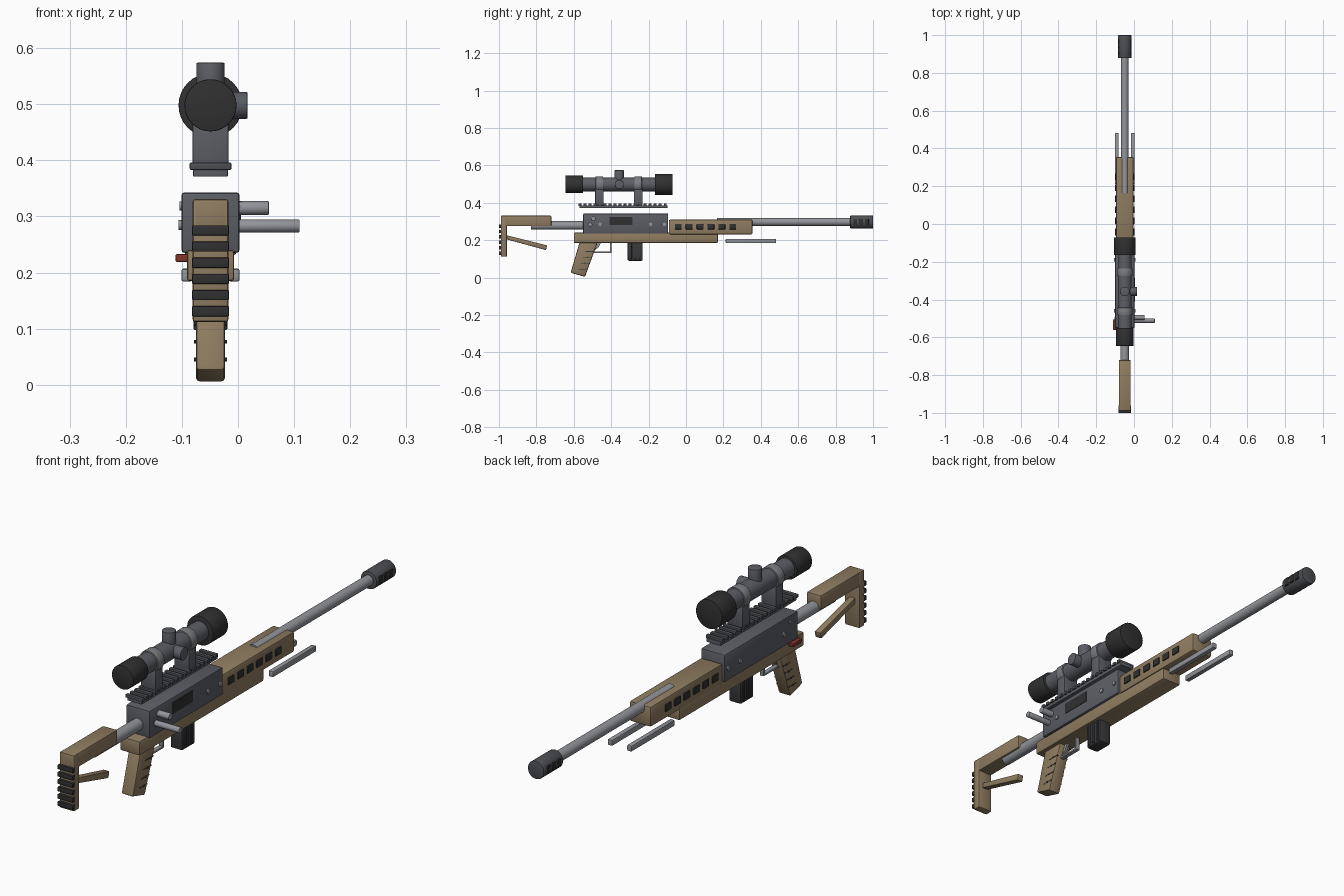
import bpy, bmesh, math
from mathutils import Matrix, Vector

if "Cube" in bpy.data.objects:
    bpy.data.objects.remove(bpy.data.objects["Cube"], do_unlink=True)

CX = -0.049  # centre line


def material(name, r, g, b):
    m = bpy.data.materials.new(name)
    m.use_nodes = True
    m.diffuse_color = (r, g, b, 1)
    bsdf = next(n for n in m.node_tree.nodes if n.type == 'BSDF_PRINCIPLED')
    bsdf.inputs["Base Color"].default_value = (r, g, b, 1)
    return m


TAN = material("tan", 0.28, 0.205, 0.12)
GREY = material("gunmetal", 0.105, 0.112, 0.13)
DARK = material("dark_gunmetal", 0.075, 0.078, 0.088)
STEEL = material("steel", 0.29, 0.3, 0.325)
RING = material("ring_grey", 0.2, 0.205, 0.215)
BLACK = material("black", 0.03, 0.03, 0.03)
MAG = material("magazine_grey", 0.04, 0.041, 0.045)
RED = material("red", 0.22, 0.035, 0.02)


def finish(name, bm, mat, bevel=0.0):
    if bevel:
        bmesh.ops.bevel(bm, geom=bm.edges[:], offset=bevel, segments=2,
                        profile=0.5, affect='EDGES')
    bmesh.ops.recalc_face_normals(bm, faces=bm.faces[:])
    me = bpy.data.meshes.new(name)
    bm.to_mesh(me)
    bm.free()
    me.materials.append(mat)
    ob = bpy.data.objects.new(name, me)
    bpy.context.scene.collection.objects.link(ob)
    return ob


def box(name, mat, x, y, z, bevel=0.0):
    """Box from (low, high) ranges."""
    bm = bmesh.new()
    size = Matrix.Diagonal((x[1] - x[0], y[1] - y[0], z[1] - z[0], 1))
    mid = Vector((sum(x) / 2, sum(y) / 2, sum(z) / 2))
    bmesh.ops.create_cube(bm, size=1, matrix=Matrix.Translation(mid) @ size)
    return finish(name, bm, mat, bevel)


def mid_box(name, mat, half, y, z, bevel=0.0):
    return box(name, mat, (CX - half, CX + half), y, z, bevel)


def rod(name, mat, start, end, r, bevel=0.0, sides=32):
    """Cylinder between two points, optionally with softened rims."""
    a, b = Vector(start), Vector(end)
    bm = bmesh.new()
    turn = (b - a).to_track_quat('Z', 'Y').to_matrix().to_4x4()
    bmesh.ops.create_cone(bm, cap_ends=True, segments=sides, radius1=r, radius2=r,
                          depth=(b - a).length,
                          matrix=Matrix.Translation((a + b) / 2) @ turn)
    if bevel:
        rims = [e for e in bm.edges if any(len(f.verts) > 4 for f in e.link_faces)]
        bmesh.ops.bevel(bm, geom=rims, offset=bevel, segments=2, profile=0.5, affect='EDGES')
    return finish(name, bm, mat)


def barrel_rod(name, mat, y, z, r, bevel=0.0):
    return rod(name, mat, (CX, y[0], z), (CX, y[1], z), r, bevel)


def side_profile(name, mat, points, half, bevel=0.0):
    """Extrude a (y, z) outline across the centre line."""
    bm = bmesh.new()
    face = bm.faces.new([bm.verts.new((CX - half, y, z)) for y, z in points])
    new = bmesh.ops.extrude_face_region(bm, geom=[face])["geom"]
    bmesh.ops.translate(bm, vec=(2 * half, 0, 0),
                        verts=[v for v in new if isinstance(v, bmesh.types.BMVert)])
    return finish(name, bm, mat, bevel)


# Shoulder stock
mid_box("stock_bar", TAN, 0.031, (-0.99, -0.72), (0.275, 0.331), 0.005)
mid_box("stock_plate", TAN, 0.032, (-0.99, -0.957), (0.112, 0.331), 0.005)
side_profile("stock_strut", TAN,
             [(-0.965, 0.228), (-0.742, 0.172), (-0.749, 0.147), (-0.965, 0.206)], 0.013, 0.003)
for i in range(6):
    z = 0.131 + i * 0.0288
    mid_box(f"butt_pad_{i + 1}", BLACK, 0.033, (-1.0, -0.985), (z - 0.009, z + 0.009), 0.002)
barrel_rod("buffer_tube", STEEL, (-0.83, -0.54), 0.279, 0.023)

# Main body
mid_box("receiver", GREY, 0.052, (-0.55, -0.095), (0.235, 0.343), 0.006)
mid_box("lower_frame", TAN, 0.042, (-0.6, 0.17), (0.185, 0.24), 0.005)
box("ejection_port", BLACK, (CX + 0.048, CX + 0.054), (-0.41, -0.285), (0.28, 0.324))
box("safety_switch", RED, (-0.111, -0.088), (-0.56, -0.505), (0.219, 0.233), 0.002)
for i, y in enumerate((-0.46, -0.19, -0.115)):
    rod(f"receiver_pin_{i + 1}", STEEL, (CX - 0.057, y, 0.285), (CX + 0.057, y, 0.285), 0.009)
rod("receiver_upper_pin", STEEL, (CX - 0.055, -0.5, 0.319), (CX + 0.055, -0.5, 0.319), 0.008)
rod("bolt_handle", STEEL, (CX, -0.512, 0.283), (0.11, -0.512, 0.283), 0.0115, 0.002)
rod("charging_handle", STEEL, (CX, -0.495, 0.315), (0.055, -0.495, 0.315), 0.0125, 0.002)

# Handguard with side vents
mid_box("handguard", TAN, 0.047, (-0.092, 0.355), (0.23, 0.31), 0.008)
for side in (-1, 1):
    for i in range(6):
        y = -0.042 + i * 0.0585
        x = CX + side * 0.0475
        box(f"vent_{'left' if side > 0 else 'right'}_{i + 1}", BLACK,
            (x - 0.004, x + 0.004), (y - 0.018, y + 0.018), (0.258, 0.286), 0.002)
    # Folded support legs under the barrel
    x = CX + side * 0.042
    box(f"support_leg_{'left' if side > 0 else 'right'}", STEEL,
        (x - 0.01, x + 0.01), (0.212, 0.482), (0.184, 0.207), 0.004)

# Barrel and muzzle brake
barrel_rod("barrel", STEEL, (0.165, 0.9), 0.297, 0.0205)
barrel_rod("muzzle_brake", DARK, (0.878, 1.0), 0.297, 0.035, 0.003)
for i in range(3):
    y = 0.905 + i * 0.031
    mid_box(f"brake_slot_{i + 1}", BLACK, 0.037, (y - 0.0105, y + 0.0105), (0.281, 0.313), 0.002)

# Accessory rail
mid_box("rail_base", GREY, 0.031, (-0.57, -0.1), (0.371, 0.386), 0.002)
for i in range(18):
    y = -0.567 + i * 0.0268
    mid_box(f"rail_tooth_{i + 1}", DARK, 0.037, (y - 0.0075, y + 0.0075), (0.383, 0.396), 0.002)

# Scope
SZ = 0.498
barrel_rod("scope_tube", GREY, (-0.57, -0.14), SZ, 0.037)
barrel_rod("scope_eyepiece", BLACK, (-0.645, -0.55), SZ, 0.0465, 0.002)
barrel_rod("scope_objective", BLACK, (-0.165, -0.072), SZ, 0.057, 0.002)
rod("elevation_turret", GREY, (CX, -0.357, SZ), (CX, -0.357, 0.574), 0.025, 0.002)
rod("windage_turret", GREY, (CX, -0.357, SZ), (0.017, -0.357, SZ), 0.024, 0.002)
for name, y in (("rear", -0.463), ("front", -0.256)):
    mid_box(name + "_scope_post", GREY, 0.032, (y - 0.023, y + 0.023), (0.386, 0.475), 0.003)
    barrel_rod(name + "_scope_ring", RING, (y - 0.02, y + 0.02), SZ, 0.042, 0.002)

# Pistol grip with ridges
side_profile("pistol_grip", TAN,
             [(-0.567, 0.195), (-0.47, 0.195), (-0.54, 0.004), (-0.617, 0.026)], 0.026, 0.007)
for i in range(4):
    t = i / 3
    z = 0.045 + 0.095 * t
    y = -0.54 + 0.037 * t
    rod(f"grip_ridge_{i + 1}", MAG, (CX - 0.029, y - 0.012, z), (CX + 0.029, y - 0.012, z),
        0.0035, sides=12)
    mid_box(f"grip_groove_{i + 1}", MAG, 0.0268, (y - 0.035, y + 0.012), (z - 0.002, z + 0.002))

# Trigger and guard
mid_box("guard_bottom", STEEL, 0.009, (-0.505, -0.398), (0.132, 0.14), 0.002)
mid_box("guard_front", STEEL, 0.009, (-0.407, -0.398), (0.132, 0.19), 0.002)
side_profile("trigger", STEEL,
             [(-0.468, 0.19), (-0.453, 0.19), (-0.468, 0.162), (-0.488, 0.146), (-0.48, 0.165)], 0.005)

# Magazine with upright ribs
mid_box("magazine", MAG, 0.026, (-0.312, -0.232), (0.09, 0.19), 0.006)
for i in range(3):
    y = -0.296 + i * 0.024
    mid_box(f"magazine_rib_{i + 1}", MAG, 0.03, (y - 0.006, y + 0.006), (0.098, 0.19), 0.002)

# Smooth round parts, keep hard edges
bpy.ops.object.select_all(action='DESELECT')
for ob in bpy.context.scene.objects:
    if ob.type == 'MESH':
        ob.select_set(True)
        bpy.context.view_layer.objects.active = ob
bpy.ops.object.shade_smooth_by_angle(angle=math.radians(30))
